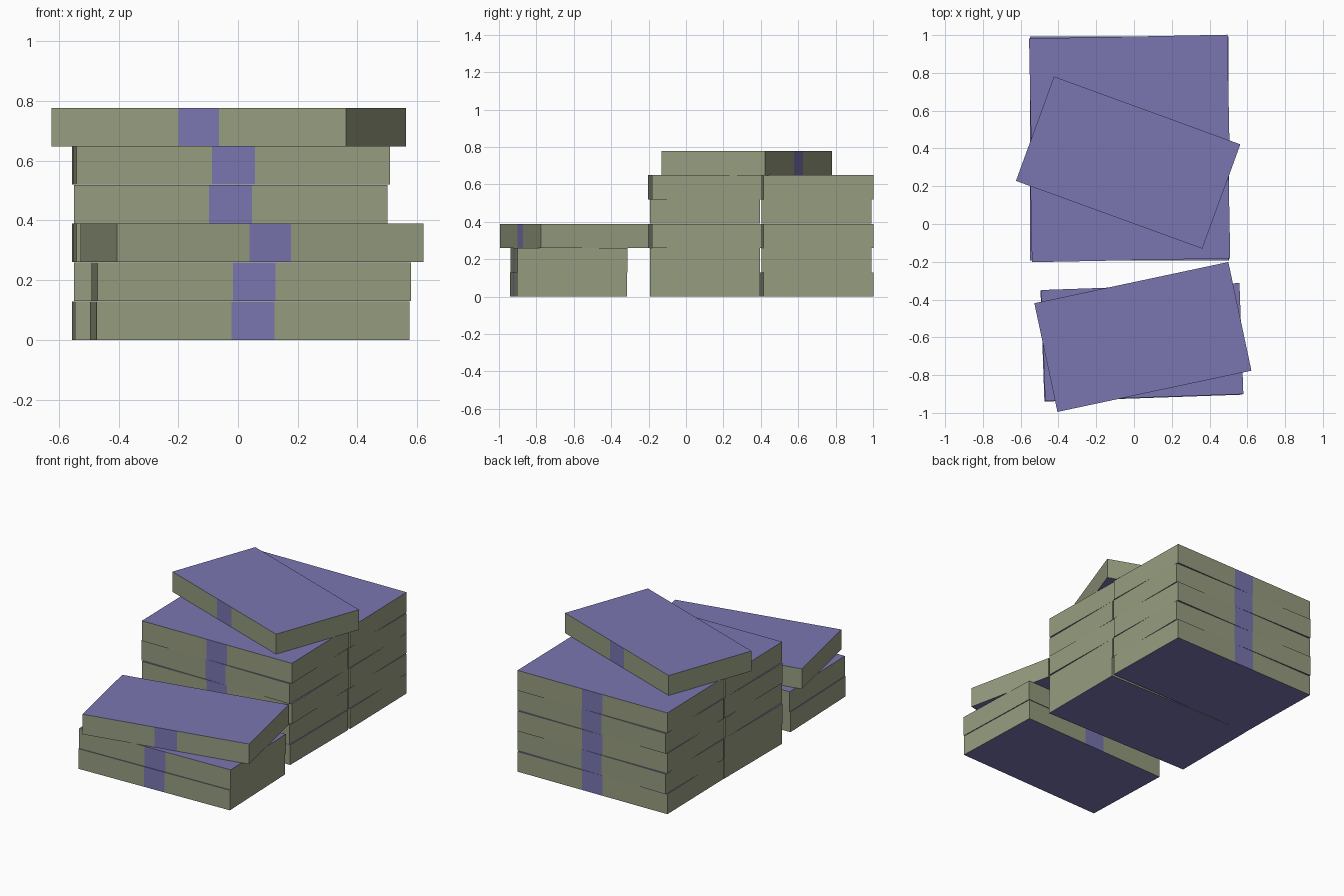
import bpy, bmesh, math
from mathutils import Vector

if "Cube" in bpy.data.objects:
    bpy.data.objects.remove(bpy.data.objects["Cube"])

L, D, H = 1.05, 0.588, 0.129   # bundle length, depth, thickness
BAND = 0.0715                  # half width of the paper band


def material(name, rgb):
    m = bpy.data.materials.new(name)
    m.diffuse_color = (*rgb, 1)
    m.use_nodes = True
    m.node_tree.nodes["Principled BSDF"].inputs["Base Color"].default_value = m.diffuse_color
    return m


edge_mat = material("pale green paper edges", (0.305, 0.335, 0.215))
face_mat = material("violet note face and band", (0.195, 0.182, 0.44))


def bundle(name, x, y, z, degrees):
    """One banded bundle of notes, cut so the band is its own faces."""
    bm = bmesh.new()
    bmesh.ops.create_cube(bm, size=1)
    bmesh.ops.scale(bm, vec=(L, D, H), verts=bm.verts)
    for cut in (-BAND, BAND):
        bmesh.ops.bisect_plane(bm, geom=bm.verts[:] + bm.edges[:] + bm.faces[:],
                               plane_co=Vector((cut, 0, 0)), plane_no=Vector((1, 0, 0)))
    bm.normal_update()
    for f in bm.faces:
        on_band = abs(f.calc_center_median().x) < BAND
        f.material_index = 1 if abs(f.normal.z) > 0.5 or on_band else 0
    me = bpy.data.meshes.new(name)
    bm.to_mesh(me)
    bm.free()
    me.materials.append(edge_mat)
    me.materials.append(face_mat)
    ob = bpy.data.objects.new(name, me)
    ob.location = (x, y, z + H / 2)
    ob.rotation_euler.z = math.radians(degrees)
    bpy.context.collection.objects.link(ob)


# Two tall stacks side by side, bundles slightly skewed
near_turns = (0, 0, 1.1, 0, 1.1)
far_turns = (1.1, 0, 1.1, 0, 1.1)
for i in range(5):
    bundle(f"middle_stack_bundle_{i + 1}", -0.025 + 0.004 * (i % 2 == 0), 0.102, i * 0.13, near_turns[i])
    bundle(f"back_stack_bundle_{i + 1}", -0.025, 0.698, i * 0.13, far_turns[i])

# Turned bundle lying across the tall stacks
bundle("top_loose_bundle", -0.031, 0.325, 0.648, -20)

# Short front stack with a turned bundle on it
bundle("front_stack_bundle_1", 0.040, -0.628, 0, 2)
bundle("front_stack_bundle_2", 0.044, -0.625, 0.13, 2)
bundle("front_loose_bundle", 0.047, -0.598, 0.26, 12)
